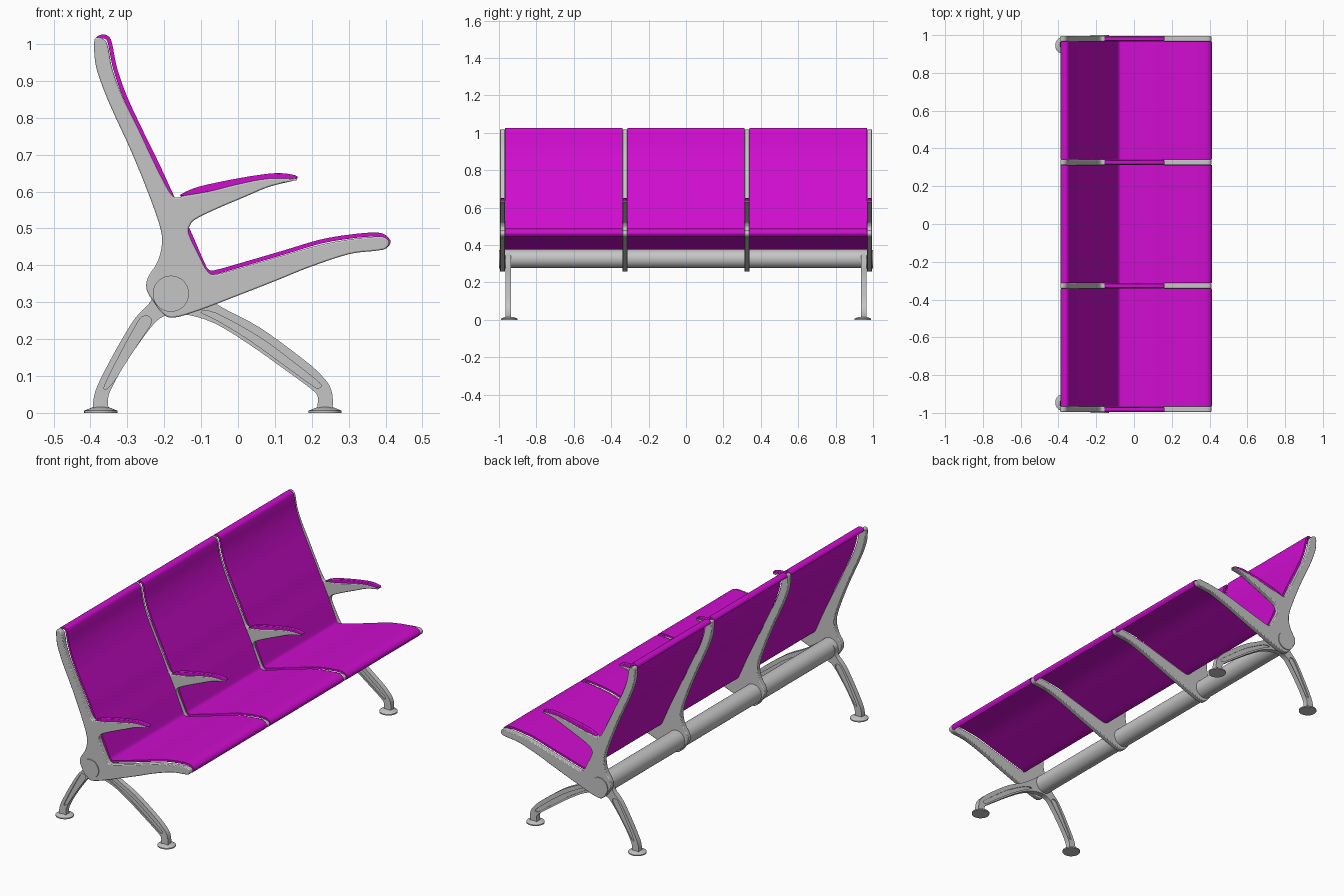
import bpy, bmesh, math
from mathutils import Vector

if "Cube" in bpy.data.objects:
    bpy.data.objects.remove(bpy.data.objects["Cube"], do_unlink=True)


def material(name, color):
    m = bpy.data.materials.new(name)
    m.use_nodes = True
    m.diffuse_color = color
    bsdf = m.node_tree.nodes["Principled BSDF"]
    bsdf.inputs["Base Color"].default_value = color
    bsdf.inputs["Roughness"].default_value = 0.5
    return m


METAL = material("light_grey_metal", (0.56, 0.56, 0.56, 1))
FABRIC = material("magenta_upholstery", (0.62, 0.004, 0.62, 1))


def smooth(points, closed=True, steps=4):
    """Catmull-Rom curve through x/z points given in hundredths."""
    p = [Vector(q) / 100 for q in points]
    n = len(p)
    out = []
    for i in range(n if closed else n - 1):
        if closed:
            a, b, c, d = (p[(i + k) % n] for k in (-1, 0, 1, 2))
        else:
            a, b, c, d = (p[min(max(i + k, 0), n - 1)] for k in (-1, 0, 1, 2))
        for s in range(steps):
            t = s / steps
            out.append(0.5 * (2 * b + (c - a) * t + (2 * a - 5 * b + 4 * c - d) * t ** 2
                              + (3 * b - a - 3 * c + d) * t ** 3))
    return out if closed else out + [p[-1]]


def finish(ob, mat):
    ob.data.materials.append(mat)
    bpy.ops.object.select_all(action='DESELECT')
    ob.select_set(True)
    bpy.context.view_layer.objects.active = ob
    bpy.ops.object.shade_smooth_by_angle(angle=math.radians(35))
    return ob


def slab(name, loops, y, width, mat, bevel=0):
    """Extrude a side profile along y; further loops become holes."""
    bm = bmesh.new()
    edges = []
    for loop in loops:
        vs = [bm.verts.new((q.x, y - width / 2, q.y)) for q in loop]
        if len(loops) == 1:
            bm.faces.new(vs)
        else:
            edges += [bm.edges.new((vs[i - 1], vs[i])) for i in range(len(vs))]
    if edges:
        bmesh.ops.triangle_fill(bm, use_beauty=True, edges=edges, normal=(0, -1, 0))
    ext = bmesh.ops.extrude_face_region(bm, geom=bm.faces[:])
    moved = [g for g in ext["geom"] if isinstance(g, bmesh.types.BMVert)]
    bmesh.ops.translate(bm, verts=moved, vec=(0, width, 0))
    bmesh.ops.recalc_face_normals(bm, faces=bm.faces[:])
    mesh = bpy.data.meshes.new(name)
    bm.to_mesh(mesh)
    bm.free()
    ob = bpy.data.objects.new(name, mesh)
    bpy.context.collection.objects.link(ob)
    finish(ob, mat)
    if bevel:
        mod = ob.modifiers.new("rounded_edges", 'BEVEL')
        mod.width = bevel
        mod.segments = 2
        mod.limit_method = 'ANGLE'
        mod.angle_limit = math.radians(60)
        mod.use_clamp_overlap = False
    return ob


def round_part(name, loc, r1, r2, depth, mat, along_y=False):
    rot = (math.pi / 2, 0, 0) if along_y else (0, 0, 0)
    bpy.ops.mesh.primitive_cone_add(vertices=48, radius1=r1, radius2=r2, depth=depth,
                                    location=loc, rotation=rot)
    ob = bpy.context.object
    ob.name = name
    return finish(ob, mat)


# Side frame: back upright, hub, seat arm and armrest in one casting
frame = smooth([
    (-39, 100.5), (-38.7, 95), (-37.3, 90), (-34.5, 83), (-29, 71), (-24.5, 60),
    (-21.3, 51), (-20.6, 46), (-21.8, 41), (-24.5, 36.5), (-24.7, 33.2), (-22.8, 30),
    (-20.5, 27), (-17.5, 25.8), (-10.5, 27.8), (0, 31.8), (10, 35.7), (19.4, 39.5),
    (30, 43), (37, 43.9), (40, 44.5), (41, 46.3), (39.5, 47.7), (36, 47.7), (30, 47),
    (22, 45.5), (12.6, 42.8), (2, 39.7), (-6, 37.6), (-8.3, 38.5), (-10.5, 42.5),
    (-13.3, 48.5), (-13, 50.8), (-11.5, 52.5), (-6, 55.2), (2, 58.6), (8.5, 61.3),
    (15.3, 63), (15.3, 63.5), (8, 63.5), (0, 62), (-8, 60), (-14.5, 58.9),
    (-16.3, 58.4), (-18.3, 59.5), (-22.3, 67), (-27, 77), (-31.2, 85.5), (-34, 93),
    (-35.3, 99.5), (-36.5, 101.3), (-38.2, 101.8)])
arm_pad = smooth([
    (-15.5, 59.2), (-11, 61.2), (-3, 63), (5, 64.4), (11, 65), (15.5, 64.4),
    (15.5, 63.4), (8, 63.3), (0, 61.8), (-8, 59.8), (-14.5, 58.7)])

for label, y in (("right_end", -0.981), ("right_inner", -0.3265),
                 ("left_inner", 0.3265), ("left_end", 0.981)):
    slab(label + "_frame", [frame], y, 0.028, METAL, 0.004)
    slab(label + "_armrest_pad", [arm_pad], y, 0.022, FABRIC, 0.003)

# Seat shells: one thin bent sheet for back and seat, rolled at both ends
face = smooth([
    (-38.8, 100.8), (-38.2, 102), (-36.5, 102.6), (-34.8, 101.8), (-34, 99.5),
    (-32.7, 93.2), (-30, 85.6), (-26, 77), (-21.3, 67.4), (-17.3, 58.7), (-13, 49.7),
    (-9.2, 41), (-8, 39), (-6.2, 38.7), (2, 41), (12.6, 44.1), (22, 46.9),
    (30, 48.3), (37, 48.9), (40, 48.2), (41.4, 46.3), (40.2, 44.5)], closed=False)
under = []
for i, q in enumerate(face):
    t = (face[min(i + 1, len(face) - 1)] - face[max(i - 1, 0)]).normalized()
    under.append(q + Vector((t.y, -t.x)) * 0.011)
shell = face + under[::-1]
for label, y, width in (("right", -0.6535, 0.626), ("middle", 0, 0.626), ("left", 0.6535, 0.626)):
    slab(label + "_seat_shell", [shell], y, width, FABRIC)

# Support beam
round_part("support_beam", (-0.182, 0, 0.326), 0.05, 0.05, 1.94, METAL, True)

# Leg pairs: outline with two recessed slots closed by a thinner web
legs = smooth([
    (-23.5, 30.5), (-28, 25.5), (-32.7, 17.8), (-37, 9.7), (-38.9, 5), (-39, 1),
    (-35.4, 1), (-35, 5), (-31, 12.6), (-24, 22.7), (-20, 26.2), (-14.5, 26.7),
    (-6.4, 24.3), (3, 18.6), (12.6, 11.8), (19.4, 6.8), (21.6, 4.5), (21.8, 1),
    (25.4, 1), (25.2, 6.5), (22, 10.8), (16.7, 15.3), (5.8, 23.2), (-4.5, 28.7),
    (-12, 34), (-18, 37.5), (-23, 35)])
rear_slot = smooth([
    (-36.2, 7.3), (-32, 15.8), (-27.8, 23.5), (-26, 26), (-24, 26), (-23.7, 24),
    (-27, 19), (-33, 9.5), (-35.3, 6.8)])
front_slot = smooth([
    (-10, 27.3), (-6, 27), (6, 20.4), (16, 13), (22, 8.2), (22.2, 6.9), (20.5, 7.2),
    (12.5, 13), (3, 19.8), (-5.5, 25)])

for label, side in (("right", -1), ("left", 1)):
    y = side * 0.95
    slab(label + "_legs", [legs, rear_slot, front_slot], y, 0.028, METAL)
    for part, slot in (("rear", rear_slot), ("front", front_slot)):
        slab(f"{label}_{part}_leg_web", [slot], y, 0.016, METAL)
    # Feet
    for part, x in (("rear", -0.372), ("front", 0.236)):
        round_part(f"{label}_{part}_foot_base", (x, y * 0.995, 0.003), 0.045, 0.045, 0.006, METAL)
        round_part(f"{label}_{part}_foot", (x, y * 0.995, 0.011), 0.045, 0.02, 0.01, METAL)
    # Beam end cap
    round_part(label + "_beam_cap", (-0.182, side * 0.98, 0.323), 0.049, 0.049, 0.04, METAL, True)
